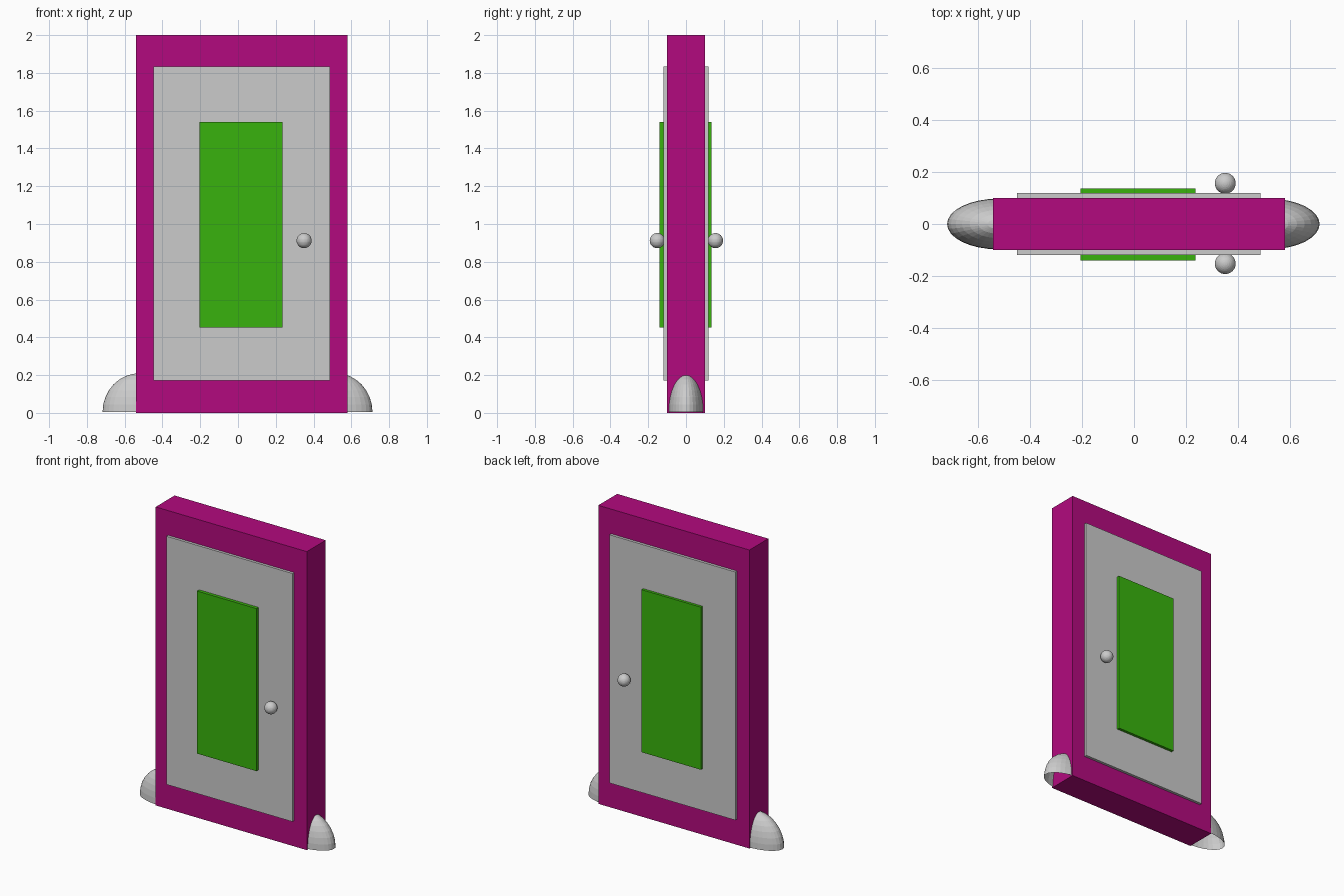
import bpy, bmesh
from mathutils import Matrix, Vector

if "Cube" in bpy.data.objects:
    bpy.data.objects.remove(bpy.data.objects["Cube"])


def material(name, color):
    m = bpy.data.materials.new(name)
    m.diffuse_color = color
    m.use_nodes = True
    m.node_tree.nodes["Principled BSDF"].inputs["Base Color"].default_value = m.diffuse_color
    return m


def finish(name, bm, mat=None):
    mesh = bpy.data.meshes.new(name)
    bm.to_mesh(mesh)
    bm.free()
    ob = bpy.data.objects.new(name, mesh)
    bpy.context.collection.objects.link(ob)
    if mat:
        mesh.materials.append(mat)
    return ob


def box(name, lo, hi, mat=None):
    lo, hi = Vector(lo), Vector(hi)
    bm = bmesh.new()
    bmesh.ops.create_cube(bm, size=1, matrix=Matrix.Translation((lo + hi) / 2)
                          @ Matrix.Diagonal((*(hi - lo), 1)))
    return finish(name, bm, mat)


def ball(name, center, radii, half=False):
    bm = bmesh.new()
    bmesh.ops.create_uvsphere(bm, u_segments=32, v_segments=16, radius=1)
    if half:  # keep only the open upper shell
        low = [v for v in bm.verts if v.co.z < -0.01]
        bmesh.ops.delete(bm, geom=low, context='VERTS')
    bm.transform(Matrix.Translation(center) @ Matrix.Diagonal((*radii, 1)))
    return finish(name, bm)


magenta = material("magenta", (0.45, 0.003, 0.21, 1))
green = material("green", (0.04, 0.45, 0.004, 1))

# Frame slab, door leaf and window pane, each showing on both faces
box("door_frame", (-0.54, -0.10, 0), (0.58, 0.10, 2), magenta)
box("door_leaf", (-0.448, -0.118, 0.172), (0.486, 0.118, 1.835))
box("window_pane", (-0.205, -0.14, 0.452), (0.235, 0.136, 1.541), green)

# Knobs on both faces
ball("front_knob", (0.35, -0.152, 0.912), (0.04, 0.04, 0.04))
ball("back_knob", (0.35, 0.156, 0.912), (0.04, 0.04, 0.04))

# Open domed feet at the bottom corners
for side, x in (("left", -0.522), ("right", 0.517)):
    ball(side + "_foot", (x, 0, 0.005), (0.195, 0.097, 0.205), half=True)
